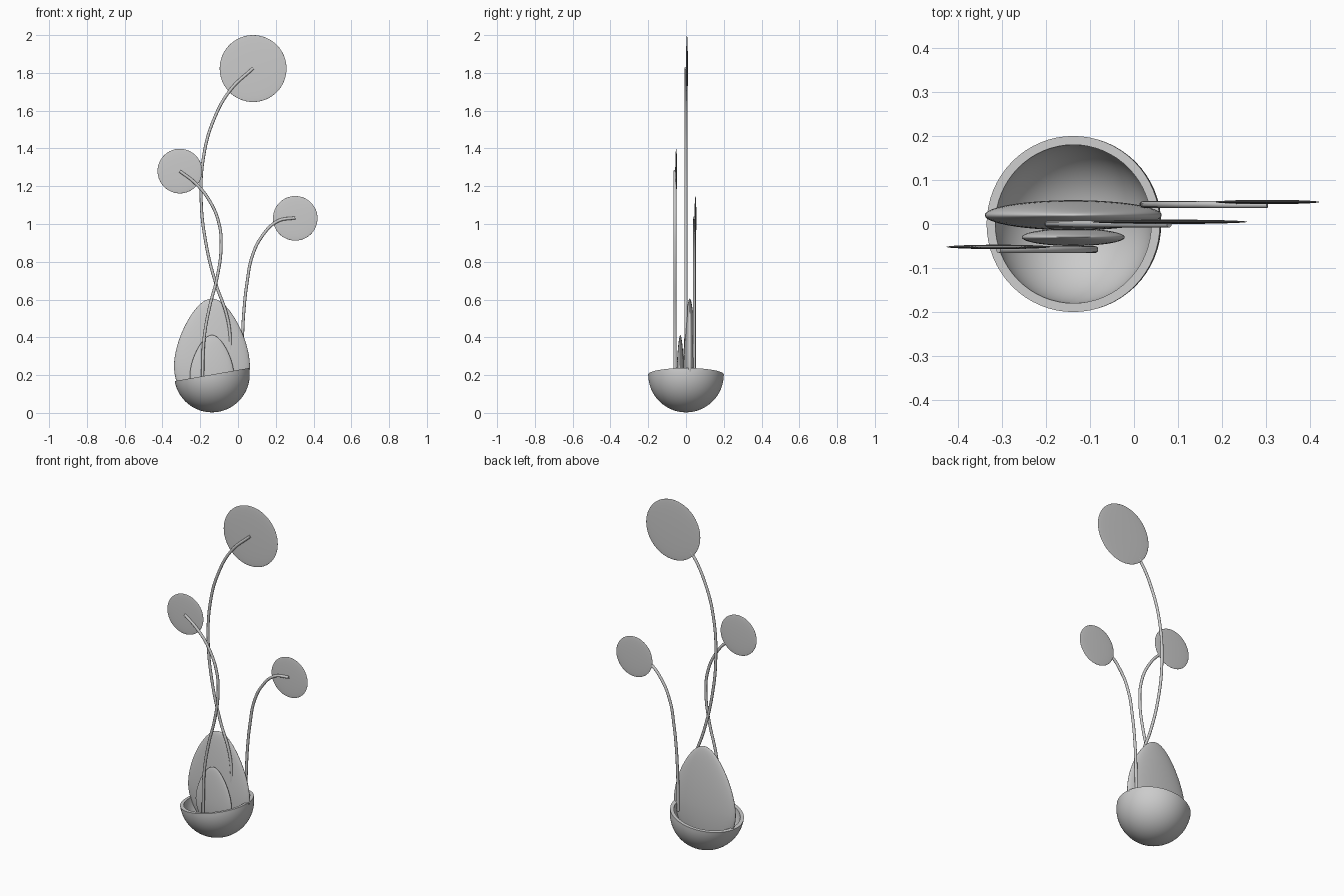
import bpy
from math import sin, cos, pi, radians

if "Cube" in bpy.data.objects:
    bpy.data.objects.remove(bpy.data.objects["Cube"])


def lathe(name, profile, location, flat=1.0, segments=64):
    """Revolve (radius, z) points about z; flat squashes the result in y."""
    verts, faces, n = [], [], len(profile)
    for i in range(segments):
        a = 2 * pi * i / segments
        verts += [(r * cos(a), r * sin(a) * flat, z) for r, z in profile]
    for i in range(segments):
        j = (i + 1) % segments
        for k in range(n - 1):
            faces.append((i * n + k, j * n + k, j * n + k + 1, i * n + k + 1))
    mesh = bpy.data.meshes.new(name)
    mesh.from_pydata(verts, [], faces)
    obj = bpy.data.objects.new(name, mesh)
    bpy.context.collection.objects.link(obj)
    obj.location = location
    bpy.ops.object.select_all(action='DESELECT')
    obj.select_set(True)
    bpy.context.view_layer.objects.active = obj
    # close the poles
    bpy.ops.object.mode_set(mode='EDIT')
    bpy.ops.mesh.select_all(action='SELECT')
    bpy.ops.mesh.remove_doubles(threshold=0.00001)
    bpy.ops.mesh.normals_make_consistent(inside=False)
    bpy.ops.object.mode_set(mode='OBJECT')
    bpy.ops.object.shade_smooth_by_angle(angle=radians(40))
    return obj


def egg(name, half_width, low, high, mid, x, y, flat):
    """Flattened egg, widest at height mid, narrower towards the top."""
    profile = []
    for i in range(41):
        t = -pi / 2 + pi * i / 40
        s = sin(t)
        up = max(0.0, s)
        r = half_width * cos(t) * (1 - 0.25 * up ** 1.5)
        profile.append((max(r, 0.0), s * (high - mid if s > 0 else mid - low)))
    return lathe(name, profile, (x, y, mid), flat)


def stem(name, points, y, radius=0.008):
    """Round tube through (x, z) points in a plane of constant y."""
    curve = bpy.data.curves.new(name, 'CURVE')
    curve.dimensions = '3D'
    curve.bevel_depth = radius
    curve.bevel_resolution = 4
    curve.use_fill_caps = True
    curve.resolution_u = 10
    spline = curve.splines.new('BEZIER')
    spline.bezier_points.add(len(points) - 1)
    for bp, (x, z) in zip(spline.bezier_points, points):
        bp.co = (x, y, z)
        bp.handle_left_type = bp.handle_right_type = 'AUTO'
    obj = bpy.data.objects.new(name, curve)
    bpy.context.collection.objects.link(obj)
    return obj


def leaf(name, center, radius):
    """Thin lens-shaped round leaf facing the front."""
    bpy.ops.mesh.primitive_uv_sphere_add(segments=64, ring_count=24, radius=1,
                                         location=center, rotation=(pi / 2, 0, 0))
    obj = bpy.context.object
    obj.name = name
    obj.scale = (radius, radius, 0.005)
    bpy.ops.object.shade_smooth()


# tilted hemispherical bowl with a flat rim
R_OUT, R_IN = 0.2, 0.18
outer = [(R_OUT * sin(a), -R_OUT * cos(a)) for a in [pi / 2 * i / 24 for i in range(25)]]
inner = [(R_IN * sin(a), -R_IN * cos(a)) for a in [pi / 2 * i / 24 for i in range(24, -1, -1)]]
bowl = lathe("bowl", outer + inner, (-0.138, 0, 0.203))
bowl.rotation_euler[1] = radians(-10)

# flat egg-shaped bodies standing in the bowl
egg("large_egg", 0.201, 0.02, 0.605, 0.25, -0.138, 0.02, 0.17)
egg("small_egg", 0.117, 0.06, 0.412, 0.20, -0.138, -0.03, 0.17)

# curved stems
stem("tall_stem", [(0.08, 1.825), (-0.04, 1.71), (-0.127, 1.555), (-0.18, 1.37),
                   (-0.195, 1.13), (-0.17, 0.90), (-0.116, 0.68), (-0.063, 0.53),
                   (-0.045, 0.44), (-0.04, 0.32)], 0.0)
stem("left_stem", [(-0.308, 1.28), (-0.23, 1.22), (-0.155, 1.13), (-0.10, 1.0),
                   (-0.09, 0.867), (-0.11, 0.72), (-0.153, 0.55), (-0.18, 0.39),
                   (-0.187, 0.2), (-0.187, 0.08)], -0.058)
stem("right_stem", [(0.303, 1.033), (0.21, 1.015), (0.127, 0.935), (0.074, 0.825),
                    (0.048, 0.69), (0.032, 0.55), (0.024, 0.40), (0.02, 0.19)], 0.044)

# round leaves at the stem tips
leaf("tall_leaf", (0.08, 0.005, 1.823), 0.177)
leaf("left_leaf", (-0.308, -0.052, 1.28), 0.118)
leaf("right_leaf", (0.303, 0.05, 1.03), 0.118)
